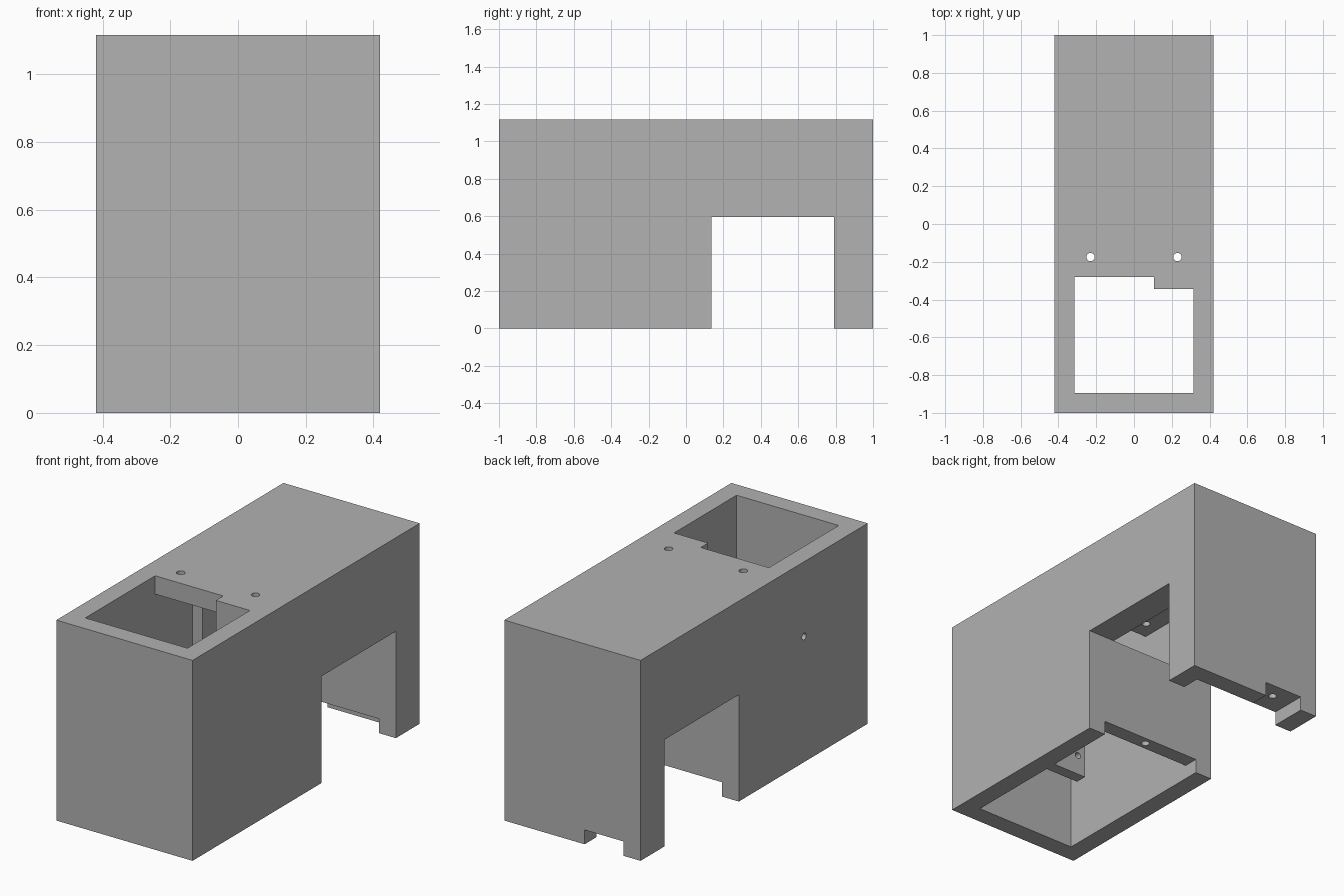
import bpy
import bmesh
from mathutils import Matrix

cube = bpy.data.objects.get("Cube")
if cube:
    bpy.data.objects.remove(cube, do_unlink=True)

W, H = 0.42, 1.117          # half width and height of the body
IN, NARROW = 0.315, 0.253   # half widths of the hollow and the rear duct
CEIL, ARCH, SLOT = 1.015, 0.595, 0.08
OUT = 0.05                  # overshoot of cutters beyond the outer faces

grey = bpy.data.materials.new("plain_grey")
grey.use_nodes = True
colour = (0.445, 0.445, 0.445, 1)
grey.diffuse_color = colour
grey.node_tree.nodes["Principled BSDF"].inputs["Base Color"].default_value = colour


def make(name, bm):
    mesh = bpy.data.meshes.new(name)
    bm.to_mesh(mesh)
    bm.free()
    mesh.materials.append(grey)
    obj = bpy.data.objects.new(name, mesh)
    bpy.context.collection.objects.link(obj)
    return obj


def box(name, x, y, z):
    bm = bmesh.new()
    bmesh.ops.create_cube(bm, size=1)
    for v in bm.verts:
        v.co = [lo + (c + 0.5) * (hi - lo) for c, (lo, hi) in zip(v.co, (x, y, z))]
    return make(name, bm)


def rod(name, centre, axis, length, radius=0.022):
    bm = bmesh.new()
    bmesh.ops.create_cone(bm, cap_ends=True, segments=24, radius1=radius,
                          radius2=radius, depth=length)
    turn = {"X": Matrix.Rotation(1.5708, 4, "Y"),
            "Y": Matrix.Rotation(1.5708, 4, "X"), "Z": Matrix()}[axis]
    bm.transform(Matrix.Translation(centre) @ turn)
    return make(name, bm)


def cut(target, cutter):
    cutter.hide_render = True
    mod = target.modifiers.new("cut", "BOOLEAN")
    mod.operation, mod.solver, mod.object = "DIFFERENCE", "EXACT", cutter
    bpy.context.view_layer.objects.active = target
    bpy.ops.object.modifier_apply(modifier=mod.name)
    bpy.data.objects.remove(cutter, do_unlink=True)


body = box("body", (-W, W), (-1, 1), (0, H))

# Archway between the front housing and the rear leg
cut(body, box("archway", (-W - OUT, W + OUT), (0.135, 0.79), (-OUT, ARCH)))
# Front hollow, open at the bottom
cut(body, box("hollow", (-IN, IN), (-0.895, 0.05), (-OUT, CEIL)))
# Stepped opening in the top
cut(body, box("top_opening", (-IN, IN), (-0.895, -0.345), (CEIL - OUT, H + OUT)))
cut(body, box("top_step", (-IN, 0.105), (-0.4, -0.28), (CEIL - OUT, H + OUT)))
# Duct from the hollow over the archway
cut(body, box("duct", (-NARROW, NARROW), (0, 0.895), (ARCH, CEIL)))
# Slots along the bottom of the middle wall and the rear leg
cut(body, box("wall_slot", (-IN, IN), (0, 0.2), (-OUT, SLOT)))
cut(body, box("leg_slot", (-IN, IN), (0.7, 0.895), (-OUT, SLOT)))
cut(body, box("rear_exit", (-IN, -0.075), (0.8, 1 + OUT), (-OUT, SLOT)))
# Screw and cable holes
for side in (-1, 1):
    cut(body, rod("top_hole", (side * 0.23, -0.175, H), "Z", 0.4))
cut(body, rod("wall_hole", (0, 0.0925, 0.35), "Z", 0.7))
cut(body, rod("leg_hole", (-0.195, 0.91, 0.3), "Z", 0.56))
cut(body, rod("side_hole", (-W, -0.44, 0.7), "X", 0.3, 0.018))

# Upright partition inside the hollow
partition = box("partition", (0.105, IN + 0.02), (-0.345, -0.28), (0, CEIL + 0.02))
cut(partition, rod("partition_hole", (0.153, -0.31, 0.114), "Y", 0.2, 0.018))
